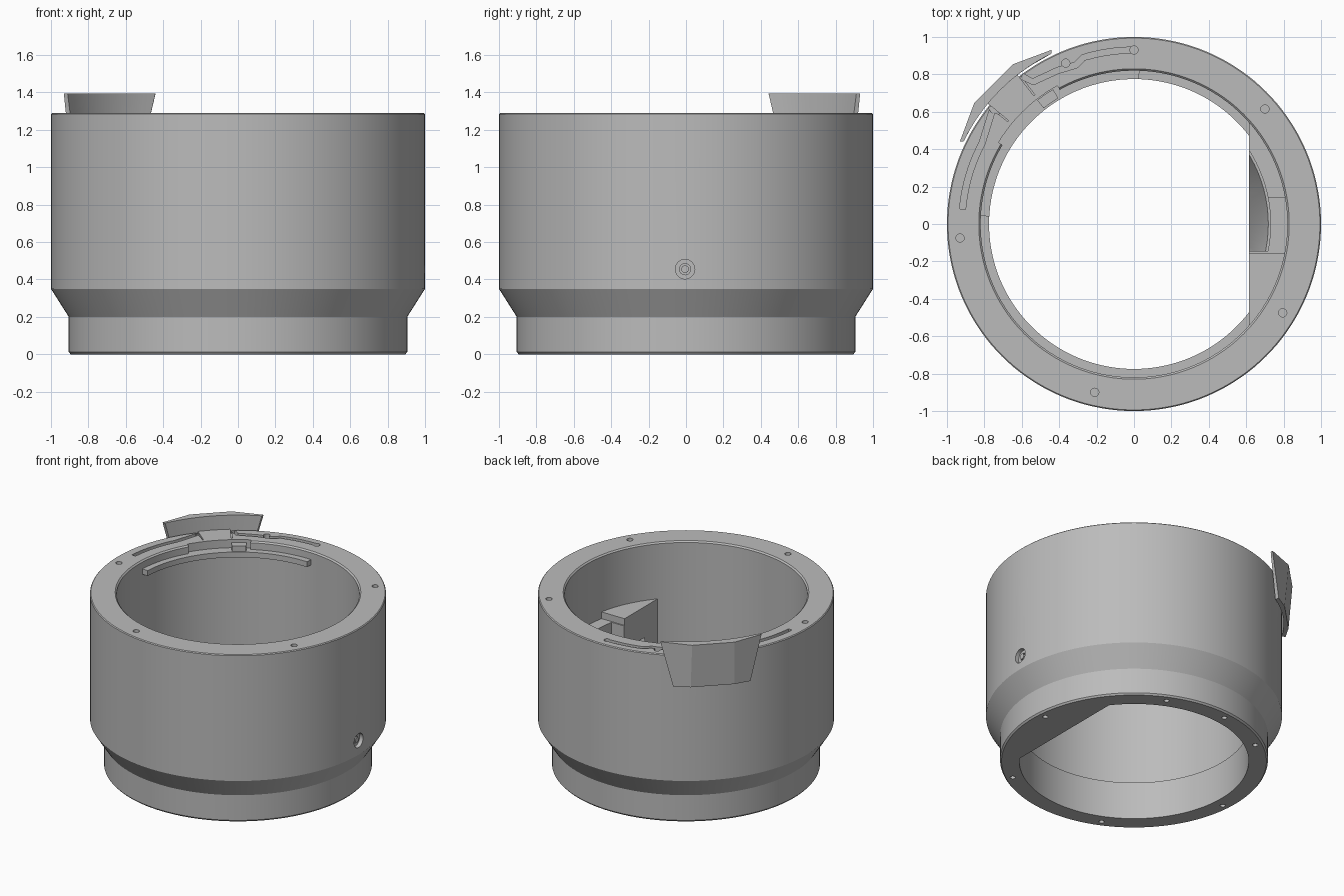
import bpy, bmesh, math
from math import sin, cos, radians
from mathutils import Vector

if "Cube" in bpy.data.objects:
    bpy.data.objects.remove(bpy.data.objects["Cube"])

grey = bpy.data.materials.new("satin grey")
grey.use_nodes = True
colour = (0.5, 0.5, 0.5, 1)
grey.diffuse_color = colour
grey.node_tree.nodes["Principled BSDF"].inputs["Base Color"].default_value = colour


def polar(r, deg):
    return (r * cos(radians(deg)), r * sin(radians(deg)))


def arc(r, a, b, n=24):
    return [polar(r, a + (b - a) * i / n) for i in range(n + 1)]


def finish(name, bm):
    bmesh.ops.remove_doubles(bm, verts=bm.verts, dist=1e-5)
    bmesh.ops.recalc_face_normals(bm, faces=bm.faces)
    mesh = bpy.data.meshes.new(name)
    bm.to_mesh(mesh)
    bm.free()
    mesh.materials.append(grey)
    ob = bpy.data.objects.new(name, mesh)
    bpy.context.collection.objects.link(ob)
    return ob


def loft(name, lower, upper, z0, z1):
    """Solid between two outlines with equal point counts."""
    bm = bmesh.new()
    a = [bm.verts.new((x, y, z0)) for x, y in lower]
    b = [bm.verts.new((x, y, z1)) for x, y in upper]
    n = len(a)
    for i in range(n):
        j = (i + 1) % n
        bm.faces.new((a[i], a[j], b[j], b[i]))
    bm.faces.new(a[::-1])
    bm.faces.new(b)
    return finish(name, bm)


def prism(name, outline, z0, z1):
    return loft(name, outline, outline, z0, z1)


def sector(name, r0, r1, a, b, z0, z1):
    return prism(name, arc(r1, a, b) + arc(r0, b, a), z0, z1)


def disc(r, x=0, y=0, n=24):
    return [(x + r * cos(2 * math.pi * i / n), y + r * sin(2 * math.pi * i / n))
            for i in range(n)]


def ribbon(path, w):
    """Outline of constant width around an open path."""
    pts = [Vector(p) for p in path]
    left, right = [], []
    for i, p in enumerate(pts):
        t = (pts[min(i + 1, len(pts) - 1)] - pts[max(i - 1, 0)]).normalized()
        side = Vector((-t.y, t.x)) * w / 2
        left.append(tuple(p + side))
        right.append(tuple(p - side))
    return left + right[::-1]


def cut(ob, cutter):
    cutter.hide_render = True
    mod = ob.modifiers.new("cut", 'BOOLEAN')
    mod.operation = 'DIFFERENCE'
    mod.solver = 'EXACT'
    mod.object = cutter
    bpy.context.view_layer.objects.active = ob
    bpy.ops.object.modifier_apply(modifier=mod.name)
    bpy.data.objects.remove(cutter)


def smooth(ob):
    bpy.ops.object.select_all(action='DESELECT')
    ob.select_set(True)
    bpy.context.view_layer.objects.active = ob
    bpy.ops.object.shade_smooth_by_angle(angle=radians(20))


# Barrel: a lathed wall with a narrower foot and an inner lip
TOP = 1.29
profile = [(0.775, 0), (0.895, 0), (0.905, 0.012), (0.905, 0.2), (1, 0.35),
           (1, TOP - 0.006), (0.994, TOP), (0.83, TOP), (0.82, TOP - 0.01),
           (0.82, 0.28), (0.775, 0.28)]
SEG = 144
bm = bmesh.new()
rings = [[bm.verts.new((*polar(r, 360 * i / SEG), z)) for r, z in profile]
         for i in range(SEG)]
for i in range(SEG):
    p, q = rings[i], rings[(i + 1) % SEG]
    for k in range(len(profile)):
        m = (k + 1) % len(profile)
        bm.faces.new((p[k], q[k], q[m], p[m]))
barrel = finish("barrel", bm)

# Screw holes in the top rim and under the foot
for x, y in [(-0.365, 0.86), (0, 0.93), (0.7, 0.615), (0.795, -0.475),
             (-0.21, -0.9), (-0.93, -0.075)]:
    cut(barrel, prism("hole", disc(0.022, x, y), TOP - 0.08, TOP + 0.1))
for angle in [5, 65, 96, 125, 185, 245, 305]:
    cut(barrel, prism("hole", disc(0.018, *polar(0.848, angle)), -0.1, 0.06))

# Guide grooves in the top rim, bent inwards next to the lever
groove_back = arc(0.93, 90, 107, 10) + [(-0.31, 0.85), (-0.36, 0.835),
                                       (-0.41, 0.82), (-0.54, 0.76), (-0.6, 0.79)]
groove_side = arc(0.92, 175, 152, 10) + [(-0.76, 0.6), (-0.72, 0.56), (-0.76, 0.63)]
groove_side = groove_side[:-2] + [(-0.735, 0.585), (-0.765, 0.63)]
for path in (groove_back, groove_side):
    cut(barrel, prism("groove", ribbon(path, 0.032), TOP - 0.05, TOP + 0.1))

# Seat for the lever arm, and a notch in the inner edge
cut(barrel, sector("seat", 0.87, 1.1, 127.5, 141, TOP - 0.012, TOP + 0.1))
cut(barrel, sector("notch", 0.75, 0.845, 119, 149, TOP - 0.06, TOP + 0.1))

# Side screw socket
for r, depth in [(0.052, 0.03), (0.03, 0.08)]:
    socket = prism("socket", disc(r, n=32), -depth, 0.1)
    socket.rotation_euler = (0, math.pi / 2, 0)
    socket.location = (1, -0.005, 0.455)
    bpy.context.view_layer.update()
    cut(barrel, socket)
smooth(barrel)

screw = prism("side_screw", disc(0.02, n=24), -0.05, -0.015)
screw.rotation_euler = (0, math.pi / 2, 0)
screw.location = (1, -0.005, 0.455)
smooth(screw)

# Curved inner rail just below the rim
rail = sector("inner_rail", 0.775, 0.825, 88, 177, 1.19, 1.23)
smooth(rail)
catch = sector("rail_catch", 0.785, 0.84, 121, 128, 1.2, 1.27)
smooth(catch)

# Flat-sided block inside the wall, hollowed by a cone
FLAT = 0.615
edge = math.degrees(math.acos(FLAT / 0.826))
block = prism("inner_block", arc(0.826, -edge, edge, 48), 0.001, 0.87)
cut(block, loft("cone", disc(0.6, n=96), disc(0.73, n=96), 0.2, 0.64))
cut(block, prism("opening", arc(0.73, -11.5, 40) + [(0.4, 0.47), (0.4, -0.146)],
                 0.6, 1))
cut(block, prism("step", [(0.5, -0.155), (0.9, -0.155), (0.9, 0.14), (0.5, 0.14)],
                 0.82, 1))
smooth(block)


# Faceted lever outside the rim, tapering downwards
def lever_outline(half, mid, bulge):
    """Outer facets and inner arc; radial along the 135 degree direction."""
    outer = [(0.97, -half), (bulge, -mid), (bulge, mid), (0.97, half)]
    if half < 0.3:
        outer[0] = (1.005, -half)
        outer[-1] = (1.005, half)
    steps = 10
    end = half - 0.015
    inner = [(math.sqrt(1.015 ** 2 - t * t) - 0.003, t)
             for t in [end - 2 * end * i / steps for i in range(steps + 1)]]
    c = math.sqrt(0.5)
    return [(-c * r - c * t, c * r - c * t) for r, t in outer + inner]


lever = loft("lever", lever_outline(0.265, 0.15, 1.035),
             lever_outline(0.347, 0.145, 1.062), 1.07, 1.395)
smooth(lever)

arm = sector("lever_arm", 0.86, 1.03, 128, 140.5, 1.24, TOP)
smooth(arm)
